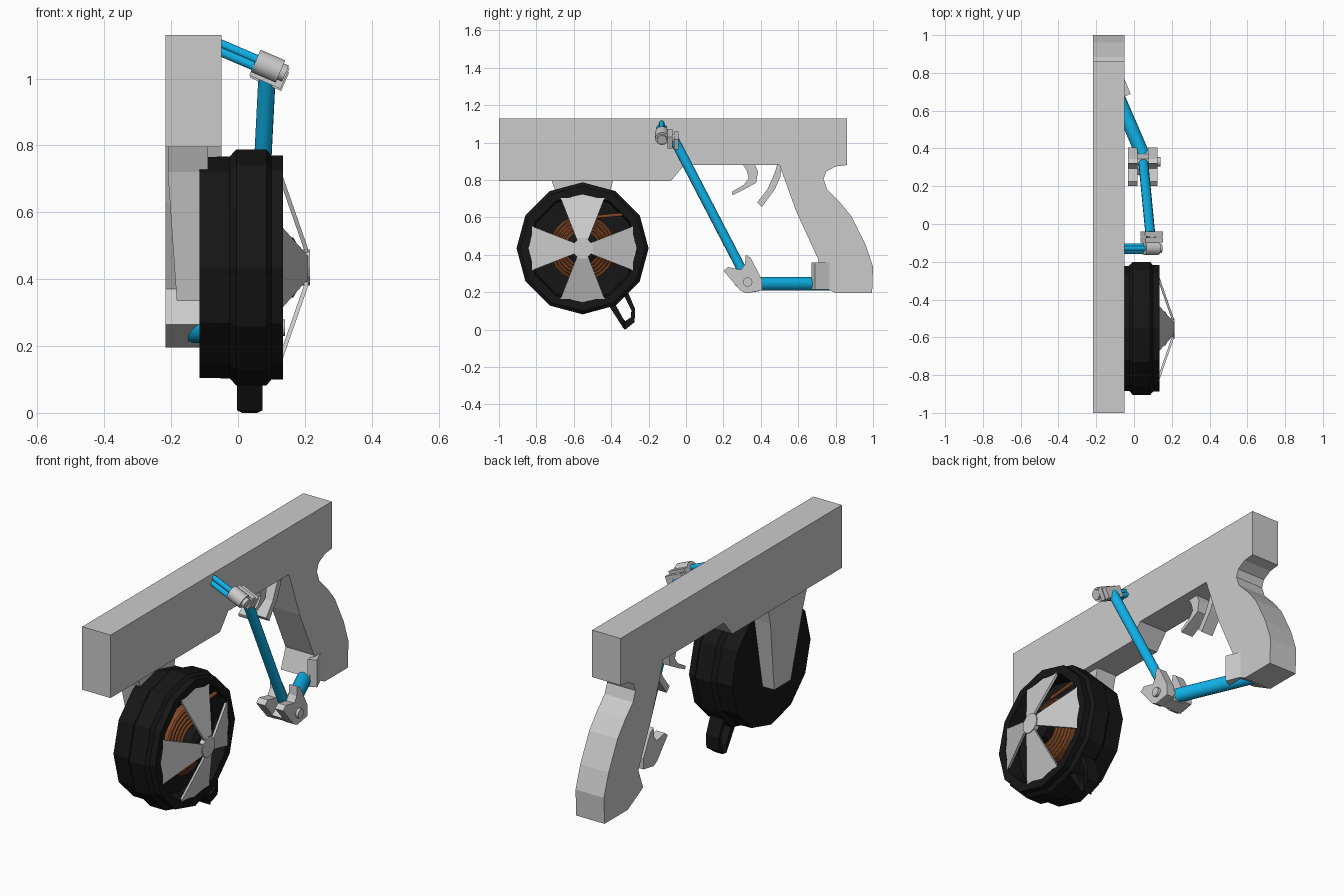
import bpy, bmesh, math
from mathutils import Vector

C = Vector((0, -0.553, 0.435))  # wheel centre


def material(name, col):
    m = bpy.data.materials.new(name)
    m.diffuse_color = (*col, 1)
    return m


BLACK = material("black", (0.008, 0.008, 0.008))
BLUE = material("blue", (0.005, 0.45, 0.82))
COPPER = material("copper", (0.22, 0.065, 0.02))


def finish(name, bm, mat=None):
    bmesh.ops.recalc_face_normals(bm, faces=bm.faces)
    me = bpy.data.meshes.new(name)
    bm.to_mesh(me)
    bm.free()
    ob = bpy.data.objects.new(name, me)
    bpy.context.collection.objects.link(ob)
    if mat:
        me.materials.append(mat)
    return ob


def loft(name, rings, mat=None, closed=False):
    """Skin a list of equal-length point rings; caps the ends unless closed."""
    bm = bmesh.new()
    vs = [[bm.verts.new(p) for p in r] for r in rings]
    n = len(vs[0])
    pairs = list(zip(vs, vs[1:])) + ([(vs[-1], vs[0])] if closed else [])
    for a, b in pairs:
        for i in range(n):
            j = (i + 1) % n
            bm.faces.new((a[i], a[j], b[j], b[i]))
    if not closed:
        bm.faces.new(vs[0])
        bm.faces.new(vs[-1])
    return finish(name, bm, mat)


def prism(name, pts, x0, x1, mat=None):
    return loft(name, [[(x, y, z) for y, z in pts] for x in (x0, x1)], mat)


def lathe(name, prof, n, mat=None):
    return loft(name, [[(x, C.y + r * math.cos(2 * math.pi * i / n), C.z + r * math.sin(2 * math.pi * i / n))
                        for i in range(n)] for x, r in prof], mat)


def rod(name, a, b, r, mat=None, n=12, smooth=True):
    a, b = Vector(a), Vector(b)
    q = (b - a).to_track_quat('Z', 'Y')
    ring = [q @ Vector((r * math.cos(2 * math.pi * i / n), r * math.sin(2 * math.pi * i / n), 0)) for i in range(n)]
    ob = loft(name, [[p + v for v in ring] for p in (a, b)], mat)
    if smooth:
        for f in ob.data.polygons:
            f.use_smooth = len(f.vertices) == 4
    return ob


# Frame with grip
prism("frame_and_grip", [
    (-1, 1.13), (0.86, 1.13), (0.86, 0.88), (0.8, 0.873), (0.75, 0.845), (0.735, 0.805), (0.755, 0.75),
    (0.82, 0.685), (0.885, 0.605), (0.96, 0.455), (1, 0.335), (0.995, 0.195), (0.8, 0.195), (0.67, 0.265),
    (0.71, 0.37), (0.59, 0.63), (0.5, 0.88), (-0.01, 0.88), (-0.08, 0.795), (-1, 0.795)], -0.217, -0.05)
loft("grip_socket", [[(-0.06, 0.79, z), (-0.018, 0.69, z), (-0.06, 0.67, z)] for z in (0.215, 0.36)])

# Triggers
prism("front_trigger", [(0.3, 0.89), (0.365, 0.89), (0.385, 0.845), (0.375, 0.785), (0.31, 0.75),
                        (0.25, 0.72), (0.245, 0.737), (0.31, 0.775), (0.335, 0.81), (0.325, 0.85)], -0.17, -0.1)
prism("rear_trigger", [(0.49, 0.89), (0.51, 0.88), (0.505, 0.82), (0.475, 0.75), (0.405, 0.655),
                       (0.38, 0.68), (0.435, 0.75), (0.475, 0.84)], -0.17, -0.1)

# Tapered bracket carrying the drum
loft("drum_bracket", [
    [(-0.21, -0.72, 0.8), (-0.09, -0.72, 0.8), (-0.09, -0.39, 0.8), (-0.21, -0.39, 0.8)],
    [(-0.21, -0.69, 0.72), (-0.09, -0.69, 0.72), (-0.09, -0.41, 0.72), (-0.21, -0.41, 0.72)],
    [(-0.183, -0.62, 0.335), (-0.11, -0.62, 0.335), (-0.11, -0.48, 0.335), (-0.183, -0.48, 0.335)]])

# Drum shell, twelve sided, open towards +x
lathe("drum", [(-0.115, 0.33), (-0.025, 0.332), (-0.005, 0.353), (0.085, 0.353), (0.1, 0.335),
               (0.135, 0.335), (0.135, 0.29), (0.05, 0.28)], 12, BLACK)
lathe("drum_core", [(0.04, 0.09), (0.165, 0.09), (0.18, 0.065)], 12, BLACK)

# Copper winding: concentric rings stepped into the drum
for k in range(5):
    r0, x0 = 0.095 + 0.018 * k, 0.12 - 0.007 * k
    lathe(f"copper_ring_{k}", [(0.045, r0 + 0.011), (x0 - 0.005, r0 + 0.011), (x0 + 0.003, r0 + 0.004),
                               (x0 + 0.003, r0 - 0.004), (x0 - 0.005, r0 - 0.011)], 20, COPPER)
rod("copper_wire_end", (0.11, -0.51, 0.6), (0.11, -0.325, 0.617), 0.01, COPPER, 6)

# Four flared spokes and hub cap
for k in range(4):
    t = k * math.pi / 2
    rad, tan = Vector((0, math.cos(t), math.sin(t))), Vector((0, -math.sin(t), math.cos(t)))
    rings = []
    for r, w, x in ((0.04, 0.028, 0.21), (0.055, 0.034, 0.21), (0.27, 0.118, 0.135), (0.302, 0.1, 0.125)):
        rings.append([C + rad * r + tan * (s * w) + Vector((x + d, 0, 0))
                      for s, d in ((-1, 0), (1, 0), (1, -0.013), (-1, -0.013))])
    loft(f"spoke_{k}", rings)
lathe("hub_cap", [(0.19, 0.054), (0.215, 0.054)], 12)

# Strap loop under the drum
outer = [(-0.42, 0.14), (-0.335, 0.008), (-0.325, 0), (-0.275, 0.04), (-0.272, 0.11), (-0.31, 0.2)]
inner = [(-0.375, 0.13), (-0.335, 0.058), (-0.325, 0.045), (-0.295, 0.065), (-0.292, 0.105), (-0.33, 0.18)]
rings = []
for i, ((a, b), (c, d)) in enumerate(zip(outer, inner)):
    w = 0.022 if i == 2 else 0.038
    rings.append([(0.035 - w, a, b), (0.035 + w, a, b), (0.035 + w, c, d), (0.035 - w, c, d)])
loft("strap_loop", rings, BLACK)

# Linkage rods
elbow, wrist = Vector((0.05, 0.32, 0.28)), Vector((0.087, -0.06, 1.01))
rod("lower_rod", (-0.14, 0.8, 0.245), (0.045, 0.37, 0.245), 0.037, BLUE, 14)
rod("long_rod", elbow, wrist, 0.026, BLUE, 14)
d = Vector((0.1, 0, -0.043))
for k in range(3):
    a = math.radians(90 + 120 * k)
    off = Vector((0, -0.13 + 0.016 * math.cos(a), 0.016 * math.sin(a)))
    rod(f"thin_rod_{k}", Vector((-0.08, 0, 1.1)) + off, Vector((0.06, 0, 1.04)) + off, 0.014, BLUE, 10)

# Elbow clevis: two cheeks, a web and a pin
cheek = [(0.2, 0.315), (0.225, 0.335), (0.295, 0.32), (0.315, 0.35), (0.32, 0.4), (0.345, 0.385),
         (0.405, 0.27), (0.405, 0.21), (0.32, 0.195), (0.29, 0.21)]
prism("elbow_cheek_left", cheek, -0.033, 0.018)
prism("elbow_cheek_right", cheek, 0.078, 0.125)
prism("elbow_web", [(0.3, 0.27), (0.37, 0.28), (0.405, 0.25), (0.39, 0.205), (0.32, 0.195), (0.26, 0.24)], 0.01, 0.085)
rod("elbow_pin", (-0.02, 0.33, 0.255), (0.14, 0.33, 0.255), 0.025)

# Wrist joint: sleeve on the thin rods, end cap and clamp on the long rod
p = Vector((0.095, -0.128, 1.035))
rod("wrist_sleeve", p - d * 0.42, p + d * 0.32, 0.037, None, 14)
rod("wrist_cap", p + d * 0.3, p + d * 0.47, 0.026, None, 12)
rod("wrist_link", p, (0.09, -0.06, 1.02), 0.022, None, 10)
for k, (y, h) in enumerate(((-0.085, 0.034), (-0.052, 0.03))):
    q = Vector((0.095, y, 1.02 - 0.3 * (y + 0.085)))
    up = Vector((0.043, 0, 0.1)).normalized() * h
    rings = [[q + d * s + Vector((0, e, 0)) + up * f for e, f in ((-0.013, -1), (0.013, -1), (0.013, 1), (-0.013, 1))]
             for s in (-0.48, 0.46)]
    loft(f"wrist_clamp_{k}", rings)
